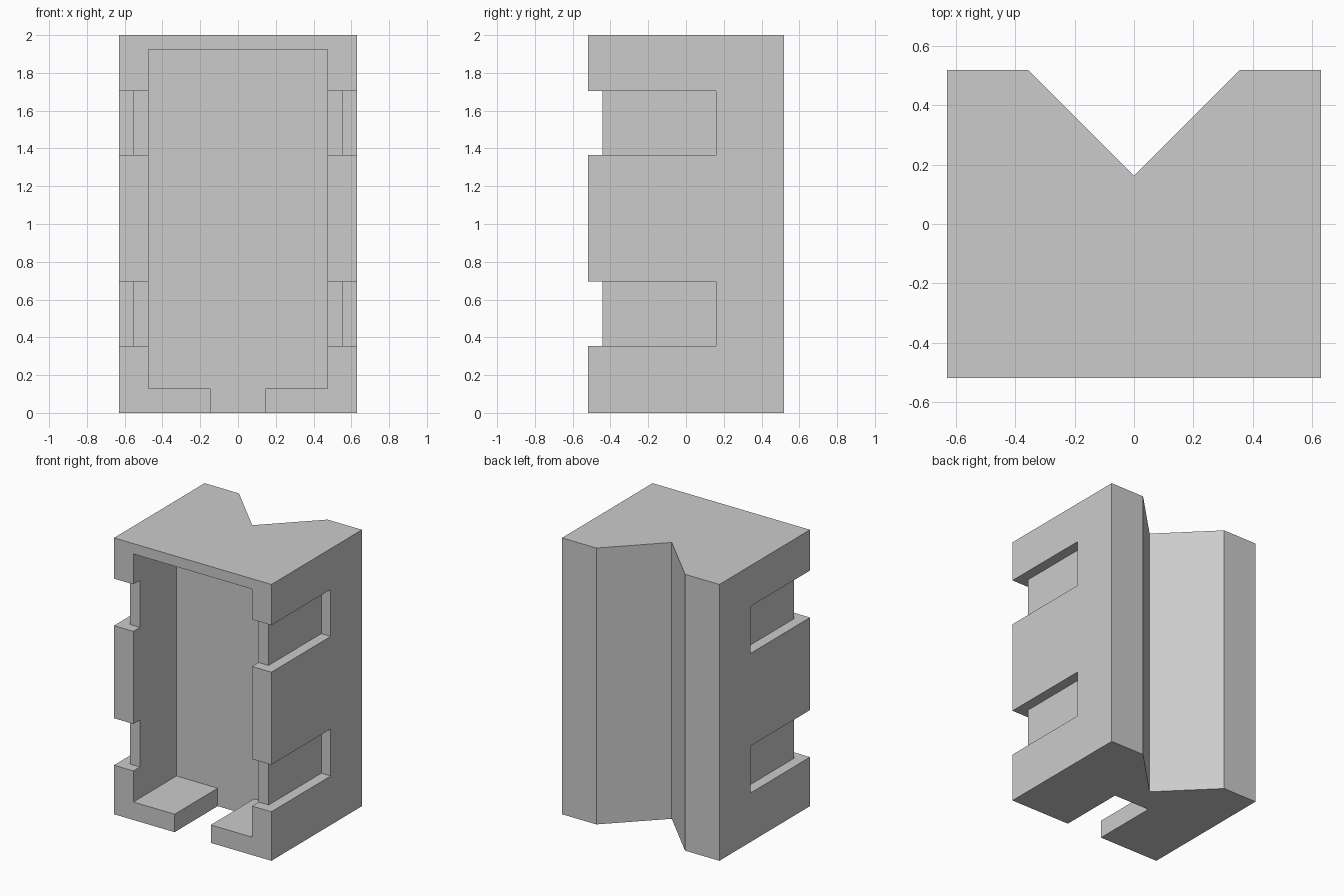
import bpy
import bmesh

if "Cube" in bpy.data.objects:
    bpy.data.objects.remove(bpy.data.objects["Cube"], do_unlink=True)

W, D, H = 0.63, 0.518, 2.0   # half width, half depth, height
OVER = 0.1                   # how far cutters reach outside the block

grey = bpy.data.materials.new("plain grey")
grey.use_nodes = True
colour = (0.6, 0.6, 0.6, 1)
grey.diffuse_color = colour
grey.node_tree.nodes["Principled BSDF"].inputs["Base Color"].default_value = colour


def prism(name, outline, z0, z1):
    """Extrude a plan outline from z0 up to z1."""
    bm = bmesh.new()
    face = bm.faces.new([bm.verts.new((x, y, z0)) for x, y in outline])
    top = bmesh.ops.extrude_face_region(bm, geom=[face])["geom"]
    moved = [v for v in top if isinstance(v, bmesh.types.BMVert)]
    bmesh.ops.translate(bm, verts=moved, vec=(0, 0, z1 - z0))
    bmesh.ops.recalc_face_normals(bm, faces=bm.faces)
    mesh = bpy.data.meshes.new(name)
    bm.to_mesh(mesh)
    bm.free()
    mesh.materials.append(grey)
    obj = bpy.data.objects.new(name, mesh)
    bpy.context.collection.objects.link(obj)
    return obj


def cut(body, x0, x1, y0, y1, z0, z1):
    """Subtract a box from the body."""
    cutter = prism("cutter", [(x0, y0), (x1, y0), (x1, y1), (x0, y1)], z0, z1)
    cutter.hide_render = True
    mod = body.modifiers.new("cut", "BOOLEAN")
    mod.operation = "DIFFERENCE"
    mod.solver = "EXACT"
    mod.object = cutter
    bpy.context.view_layer.objects.active = body
    bpy.ops.object.modifier_apply(modifier=mod.name)
    bpy.data.objects.remove(cutter, do_unlink=True)


# Block with a V groove down the back
notch = 0.355
body = prism("holder_body", [(-W, -D), (W, -D), (W, D), (notch, D),
                             (0, D - notch), (-notch, D), (-W, D)], 0, H)

# Front cavity and the slot through its floor
cavity_back = -0.025
cut(body, -0.475, 0.475, -D - OVER, cavity_back, 0.13, 1.925)
cut(body, -0.145, 0.145, -D - OVER, cavity_back, -OVER, 0.3)

# Strap recesses wrapping each side and front edge
step = 0.075
for z0 in (0.355, 1.365):
    z1 = z0 + 0.34
    for side in (-1, 1):
        outer = side * (W + OVER)
        for inner, back in ((side * (W - step), 0.16), (side * 0.4, -D + step)):
            cut(body, min(inner, outer), max(inner, outer), -D - OVER, back, z0, z1)
